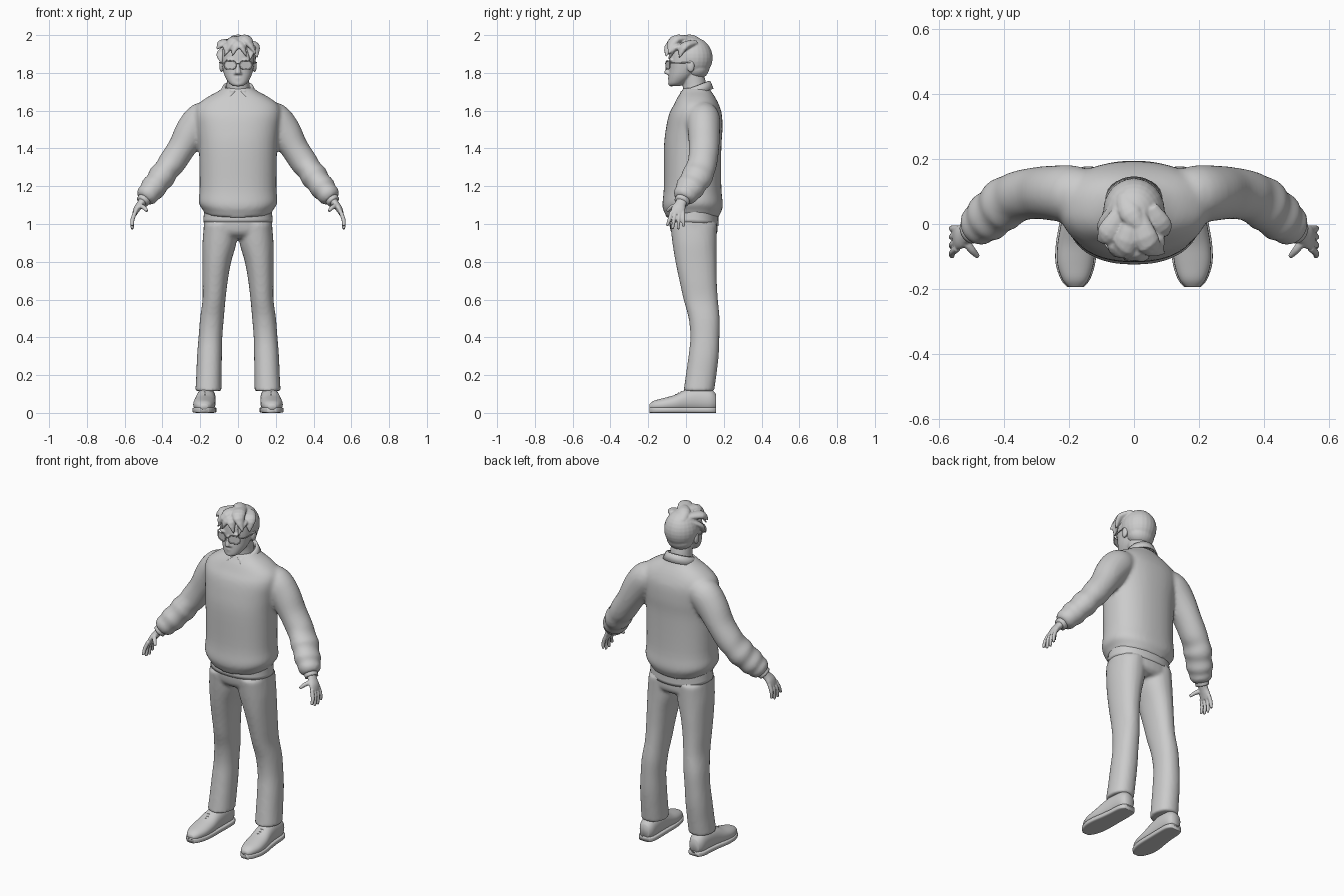
import bpy, bmesh, math
from mathutils import Vector, Matrix

cube = bpy.data.objects.get("Cube")
if cube:
    bpy.data.objects.remove(cube, do_unlink=True)

GREY = (0.6, 0.6, 0.6, 1.0)
clay = bpy.data.materials.new("plain_grey")
clay.use_nodes = True
clay.diffuse_color = GREY
shader = next(n for n in clay.node_tree.nodes if n.type == "BSDF_PRINCIPLED")
shader.inputs["Base Color"].default_value = GREY

X, Y, Z = Vector((1, 0, 0)), Vector((0, 1, 0)), Vector((0, 0, 1))


def power(value, p):
    return math.copysign(abs(value) ** (2 / p), value)


def smooth_path(rings, steps):
    """Catmull-Rom interpolation of section tuples."""
    out = []
    for i in range(len(rings) - 1):
        a, b, c, d = (rings[max(0, min(len(rings) - 1, i + k))] for k in (-1, 0, 1, 2))
        for s in range(steps):
            t = s / steps
            out.append([q + 0.5 * t * (r - p + t * (2 * p - 5 * q + 4 * r - w + t * (3 * (q - r) + w - p)))
                        for p, q, r, w in zip(a, b, c, d)])
    return out + [list(rings[-1])]


def tube(bm, rings, ref=Y, flat=None, p=2, both=False, sides=28, steps=4):
    """Loft through sections (x, y, z, radius across ref, radius along ref)."""
    path = smooth_path(rings, steps)
    for mirror in ((1, -1) if both else (1,)):
        loops = []
        for i, (x, y, z, ra, rb) in enumerate(path):
            ahead, behind = path[min(i + 1, len(path) - 1)], path[max(i - 1, 0)]
            t = flat or (Vector(ahead[:3]) - Vector(behind[:3])).normalized()
            b = (ref - t * ref.dot(t)).normalized()
            a = t.cross(b)
            loop = []
            for k in range(sides):
                ang = math.tau * k / sides
                co = Vector((x, y, z)) + a * ra * power(math.cos(ang), p) + b * rb * power(math.sin(ang), p)
                co.x *= mirror
                loop.append(bm.verts.new(co))
            loops.append(loop)
        for lo, hi in zip(loops, loops[1:]):
            for k in range(sides):
                j = (k + 1) % sides
                bm.faces.new((lo[k], lo[j], hi[j], hi[k]))
        bm.faces.new(loops[0])
        bm.faces.new(loops[-1])


def ball(bm, centre, radii, both=False):
    for mirror in ((1, -1) if both else (1,)):
        c = Vector((centre[0] * mirror, centre[1], centre[2]))
        bmesh.ops.create_uvsphere(bm, u_segments=24, v_segments=16, radius=1,
                                  matrix=Matrix.Translation(c) @ Matrix.Diagonal((*radii, 1)))


def finish(name, bm, voxel=0, relax=0, closed=True):
    """Turn the shells into an object, optionally fused into one skin."""
    if closed:
        bmesh.ops.recalc_face_normals(bm, faces=bm.faces)
    mesh = bpy.data.meshes.new(name)
    bm.to_mesh(mesh)
    bm.free()
    mesh.materials.append(clay)
    mesh.polygons.foreach_set("use_smooth", [True] * len(mesh.polygons))
    obj = bpy.data.objects.new(name, mesh)
    bpy.context.collection.objects.link(obj)
    if voxel:
        mod = obj.modifiers.new("fuse", "REMESH")
        mod.mode, mod.voxel_size, mod.use_smooth_shade = "VOXEL", voxel, True
    if relax:
        mod = obj.modifiers.new("relax", "SMOOTH")
        mod.factor, mod.iterations = 0.5, relax
    return obj


def wire(name, paths, radius, cyclic=False):
    curve = bpy.data.curves.new(name, "CURVE")
    curve.dimensions, curve.bevel_depth, curve.bevel_resolution = "3D", radius, 2
    for path in paths:
        spline = curve.splines.new("POLY")
        spline.points.add(len(path) - 1)
        for point, co in zip(spline.points, path):
            point.co = (*co, 1)
        spline.use_cyclic_u = cyclic
    curve.materials.append(clay)
    bpy.context.collection.objects.link(bpy.data.objects.new(name, curve))


# Sweater: body and sleeves fused, hem dipping at the middle
bm = bmesh.new()
tube(bm, [(0, .035, 1.06, .175, .135), (0, .035, 1.08, .186, .146), (0, .035, 1.115, .208, .16),
          (0, .035, 1.2, .203, .152), (0, .035, 1.4, .207, .152), (0, .043, 1.5, .217, .15),
          (0, .05, 1.58, .228, .14), (0, .055, 1.63, .215, .12), (0, .055, 1.67, .165, .1),
          (0, .055, 1.7, .11, .08), (0, .055, 1.72, .08, .07)], flat=Z, p=2.3, sides=48)
for v in bm.verts:
    if v.co.z < 1.2:
        v.co.z -= .03 * (1 - (v.co.x / .21) ** 2) * (1.2 - v.co.z) / .14
tube(bm, [(.13, .09, 1.58, .07, .075), (.19, .092, 1.555, .09, .088), (.245, .095, 1.49, .088, .085),
          (.3, .095, 1.4, .074, .08), (.35, .087, 1.325, .073, .078), (.38, .073, 1.285, .066, .08),
          (.405, .058, 1.25, .073, .084), (.425, .04, 1.222, .064, .076), (.45, .02, 1.19, .069, .078),
          (.467, .005, 1.168, .058, .066), (.482, -.005, 1.15, .06, .065), (.497, -.015, 1.13, .045, .048)],
     both=True)
finish("sweater", bm, .011, 4)

# Shirt tail peeking out below the hem, and shirt cuffs
bm = bmesh.new()
tube(bm, [(0, .04, 1.01, .184, .132), (0, .04, 1.09, .178, .13)], flat=Z, p=2.2, sides=48)
for v in bm.verts:
    if v.co.y > .04 and v.co.z < 1.05:
        v.co.z -= .02 * (1 - (v.co.x / .19) ** 2)
finish("shirt_tail", bm)
bm = bmesh.new()
tube(bm, [(.485, -.01, 1.145, .037, .04), (.507, -.024, 1.117, .035, .039)], both=True)
finish("shirt_cuffs", bm)

# Trousers: hips and both legs fused
bm = bmesh.new()
tube(bm, [(0, .04, 1.08, .17, .125), (0, .04, 1.0, .182, .128), (0, .045, .95, .17, .12),
          (0, .05, .925, .09, .09)], flat=Z, p=2.3)
tube(bm, [(.09, .04, 1.0, .09, .124), (.098, .045, .9, .09, .117), (.112, .053, .8, .076, .109),
          (.121, .064, .7, .067, .099), (.127, .078, .6, .061, .091), (.138, .096, .5, .063, .082),
          (.146, .1, .4, .063, .077), (.151, .093, .3, .066, .08), (.154, .08, .2, .067, .081),
          (.157, .068, .115, .069, .081)], flat=Z, p=2.2, both=True)
finish("trousers", bm, .01, 4)

# Shoes: rounded upper on a flat sole
upper = [(.165, .16, .058, .03, .04), (.166, .13, .065, .046, .06), (.168, .06, .07, .05, .065),
         (.172, 0, .064, .053, .059), (.177, -.06, .05, .058, .045), (.18, -.12, .042, .056, .036),
         (.18, -.17, .037, .04, .027), (.18, -.194, .032, .02, .014)]
bm = bmesh.new()
tube(bm, upper, ref=Z, flat=Y, p=2.2, both=True)
finish("shoe_uppers", bm)
bm = bmesh.new()
tube(bm, [(x, y, .015, w + .005, .015) for x, y, z, w, h in upper], ref=Z, flat=Y, p=5, both=True)
finish("shoe_soles", bm)
wire("shoe_laces", [[(s * .175 + dx, y, .096 - .5 * (y + .055) ** 1 * -1 - abs(dx) * .35)
                     for dx in (-.028, 0, .028)]
                    for s in (1, -1) for y in (-.055, -.04, -.025)], .004)

# Hands: palm, four fingers and thumb
bm = bmesh.new()
tube(bm, [(.49, -.012, 1.14, .024, .029), (.517, -.03, 1.105, .02, .03), (.535, -.04, 1.08, .018, .037),
          (.548, -.046, 1.052, .012, .036)], both=True)
for i, tip in enumerate((.99, .974, .972, .987)):
    base, end = -.075 + .02 * i, -.1 + .029 * i
    tube(bm, [(.543, base, 1.065, .011, .011), (.558, (base + end) / 2, 1.025, .011, .01),
              (.56, end, tip, .008, .007)], both=True, sides=12)
tube(bm, [(.525, -.045, 1.1, .014, .014), (.5, -.078, 1.088, .012, .012), (.48, -.1, 1.068, .008, .008)],
     ref=X, both=True, sides=12)
finish("hands", bm, .004, 2)

# Head: jaw, skull, neck and features fused
bm = bmesh.new()
tube(bm, [(0, -.06, 1.73, .025, .028), (0, -.05, 1.745, .047, .043), (0, -.027, 1.78, .069, .065),
          (0, -.01, 1.82, .081, .08), (0, 0, 1.87, .087, .091), (0, .005, 1.93, .08, .086),
          (0, .01, 1.97, .04, .05)], flat=Z, p=2.2)
ball(bm, (0, .025, 1.875), (.088, .105, .105))
tube(bm, [(0, .05, 1.66, .066, .066), (0, .045, 1.74, .06, .062), (0, .03, 1.81, .06, .06)], flat=Z)
tube(bm, [(0, -.085, 1.855, .01, .01), (0, -.095, 1.825, .011, .013), (0, -.1, 1.8, .016, .015),
          (0, -.094, 1.792, .013, .01)], flat=Z, sides=16)
ball(bm, (0, -.082, 1.772), (.024, .014, .007))
ball(bm, (0, -.081, 1.761), (.02, .014, .007))
ball(bm, (0, -.078, 1.742), (.022, .017, .014))
ball(bm, (.035, -.078, 1.868), (.03, .014, .009), both=True)
ball(bm, (.014, -.088, 1.797), (.009, .012, .008), both=True)
ball(bm, (.088, .025, 1.835), (.011, .02, .032), both=True)
finish("head", bm, .005, 2)

# Hair: rounded cap with swept locks
bm = bmesh.new()
ball(bm, (0, .038, 1.88), (.095, .103, .108))
ball(bm, (0, .055, 1.825), (.078, .068, .06))


def lock(start, middle, end, size):
    tube(bm, [(*start, size * .7, size * .45), (*middle, size, size * .6), (*end, .003, .003)],
         ref=Z, sides=12)


lock((.01, .03, 1.975), (.045, -.06, 1.975), (.095, -.09, 1.9), .038)
lock((0, .02, 1.975), (-.03, -.07, 1.965), (-.075, -.085, 1.885), .036)
lock((-.02, .0, 1.97), (.015, -.085, 1.95), (.045, -.105, 1.885), .03)
lock((.02, .0, 1.97), (-.01, -.085, 1.95), (-.03, -.108, 1.89), .03)
lock((-.04, .04, 1.96), (-.082, -.03, 1.955), (-.113, -.05, 1.925), .035)
lock((.05, .05, 1.96), (.085, -.01, 1.94), (.102, -.035, 1.88), .035)
lock((-.06, .05, 1.94), (-.09, -.01, 1.9), (-.088, -.035, 1.85), .026)
lock((-.03, .09, 1.95), (-.01, .03, 1.982), (.04, -.03, 1.992), .034)
lock((.06, .0, 1.94), (.07, -.06, 1.93), (.065, -.092, 1.87), .026)
lock((-.05, .0, 1.95), (-.055, -.07, 1.94), (-.06, -.1, 1.9), .028)
finish("hair", bm, .005, 1)

# Glasses: rounded rims, lenses, bridge and temples


def lens_point(side, ang, scale=1):
    x = side * .042 + .031 * scale * power(math.cos(ang), 3)
    return (x, -.106 + 4 * x * x, 1.842 + .022 * scale * power(math.sin(ang), 3))


angles = [math.tau * k / 24 for k in range(24)]
rims = [[lens_point(s, a) for a in angles] for s in (1, -1)]
wire("glasses_rims", rims, .003, cyclic=True)
wire("glasses_bridge_and_temples",
     [[(-.012, -.105, 1.848), (0, -.108, 1.85), (.012, -.105, 1.848)]]
     + [[(s * .072, -.084, 1.852), (s * .09, -.06, 1.852), (s * .097, .025, 1.855)] for s in (1, -1)], .003)
bm = bmesh.new()
for rim in rims:
    bm.faces.new([bm.verts.new(co) for co in rim])
finish("glasses_lenses", bm, closed=False)

# Shirt collar: tilted folded band with two points at the front
bm = bmesh.new()
previous = None
for k in range(33):
    ang = -math.pi / 2 + .2 + (math.tau - .4) * k / 32
    c, s = math.cos(ang), math.sin(ang)
    front = max(0, -s) ** 4
    top = 1.727 + .028 * s
    row = [bm.verts.new(co) for co in (
        (c * .066, .05 + s * .068, top - .03), (c * .07, .05 + s * .071, top),
        (c * .078, .05 + s * .077, top),
        (c * .096 + math.copysign(.035 * front, c), .05 + s * .093, top - .04 + .004 * front))]
    if previous:
        for j in range(3):
            bm.faces.new((previous[j], row[j], row[j + 1], previous[j + 1]))
    previous = row
collar = finish("shirt_collar", bm)
thick = collar.modifiers.new("thickness", "SOLIDIFY")
thick.thickness, thick.offset = .007, 0
